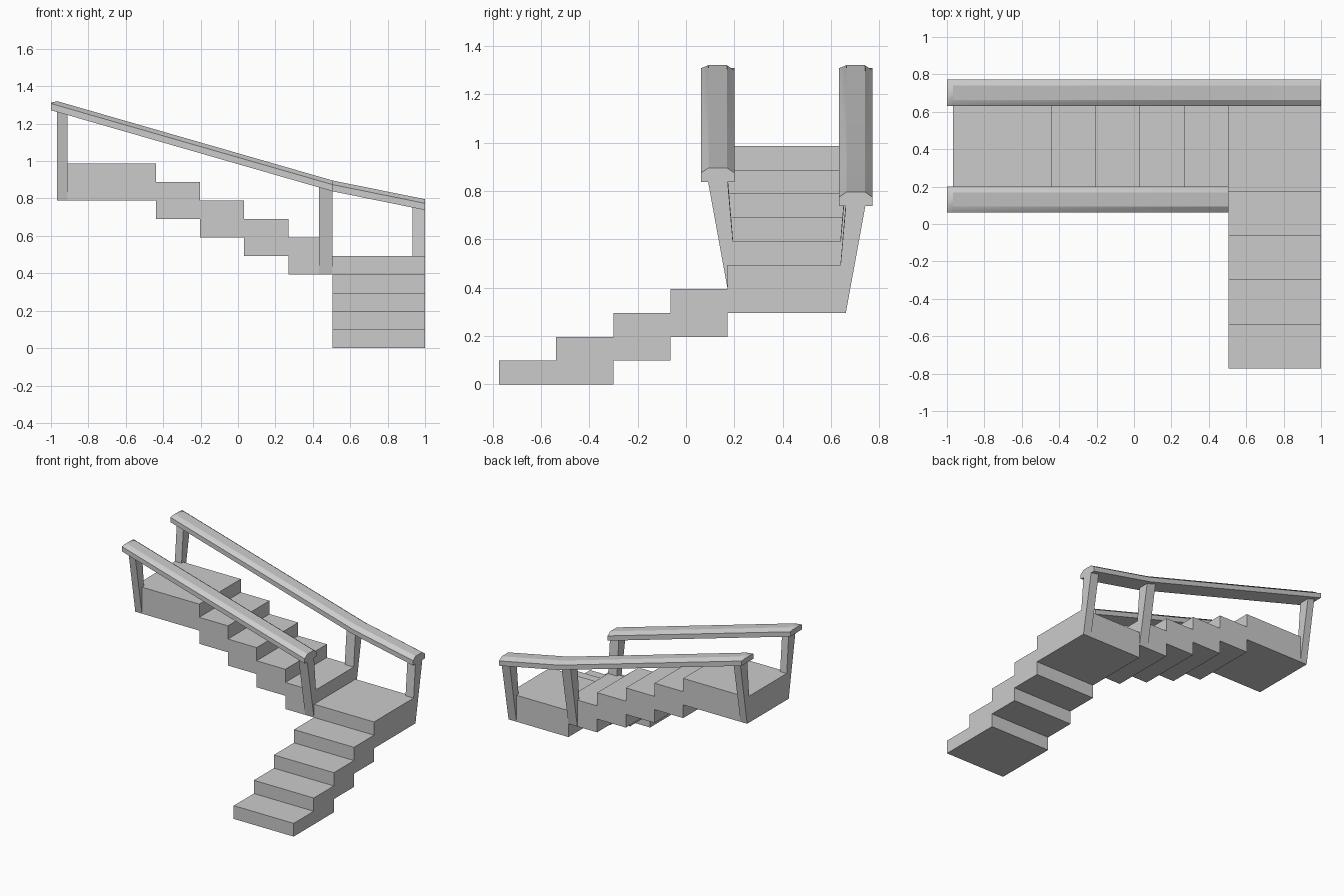
import bpy, bmesh, math

if "Cube" in bpy.data.objects:
    bpy.data.objects.remove(bpy.data.objects["Cube"])

RISE, RUN = 0.0986, 0.2364
YC = 0.4165            # centre line of the upper flight
HALF = 0.2445          # half width of the upper flight


def make(name, verts, faces, smooth=False):
    me = bpy.data.meshes.new(name)
    me.from_pydata(verts, [], faces)
    bm = bmesh.new()
    bm.from_mesh(me)
    bmesh.ops.remove_doubles(bm, verts=bm.verts, dist=1e-5)
    bmesh.ops.recalc_face_normals(bm, faces=bm.faces)
    bm.to_mesh(me)
    bm.free()
    ob = bpy.data.objects.new(name, me)
    bpy.context.collection.objects.link(ob)
    if smooth:
        bpy.ops.object.select_all(action='DESELECT')
        ob.select_set(True)
        bpy.context.view_layer.objects.active = ob
        bpy.ops.object.shade_smooth_by_angle(angle=math.radians(30))
    return ob


def loft(name, rings, smooth=False):
    n = len(rings[0])
    verts = [v for r in rings for v in r]
    faces = [[k * n + i, k * n + (i + 1) % n, (k + 1) * n + (i + 1) % n, (k + 1) * n + i]
             for k in range(len(rings) - 1) for i in range(n)]
    faces += [list(range(n)), list(range((len(rings) - 1) * n, len(rings) * n))]
    return make(name, verts, faces, smooth)


def flight_profile(z0, end):
    """Four treads plus a landing, two risers thick; (distance, z) outline."""
    edges = [i * RUN for i in range(5)] + [end]
    top, bottom = [], []
    for i in range(5):
        zt, zb = z0 + (i + 1) * RISE, max(0, z0 + (i - 1) * RISE)
        top += [(edges[i], zt), (edges[i + 1], zt)]
        for p in ((edges[i], zb), (edges[i + 1], zb)):
            if not bottom or bottom[-1] != p:
                bottom.append(p)
    return top + bottom[::-1]


# Lower flight with corner landing
prof = flight_profile(0, 1.434)
loft("lower_flight", [[(x, -0.773 + d, z) for d, z in prof] for x in (0.506, 1.0)])

# Upper flight with top landing
prof = flight_profile(5 * RISE, 1.473)
loft("upper_flight", [[(0.506 - d, y, z) for d, z in prof] for y in (YC - HALF, YC + HALF)])


def rail_bottom(x):
    if x > 0.506:
        return 0.838 - (x - 0.506) * 0.1 / 0.494
    return 0.838 + (0.506 - x) * 0.425 / 1.476


# Posts: leaning outward and tapering down into the sides of the stair
def post(name, side, x0, x1, zb):
    def ring(x):
        zt = rail_bottom(x) + 0.01
        return [(x, YC + side * o, z) for o, z in
                ((0.205, zb), (HALF, zb), (0.327, zt), (0.245, zt))]
    loft(name, [ring(x0), ring(x1)])


# Handrails: chamfered section swept along the slope, bevelled at the upper end
def rail(name, side, xs):
    yc = YC + side * 0.2855
    rings = []
    for x in xs:
        b = rail_bottom(x)
        t = 0.058 if x > -0.99 else 0.040
        s = t - 0.022 if x > -0.99 else 0.036
        rings.append([(x, yc + o, b + z) for o, z in
                      ((-0.07, 0), (-0.07, s), (-0.038, t), (0.038, t), (0.07, s), (0.07, 0))])
    loft(name, rings, smooth=True)


for side, tag in ((-1, "front"), (1, "back")):
    post(tag + "_upper_post", side, -0.967, -0.912, 8 * RISE)
    post(tag + "_corner_post", side, 0.433, 0.506, 4 * RISE)
    rail(tag + "_handrail", side, (-1.0, -0.967, 0.506) + ((1.0,) if side > 0 else ()))
post("back_lower_post", 1, 0.934, 1.0, 3 * RISE)
